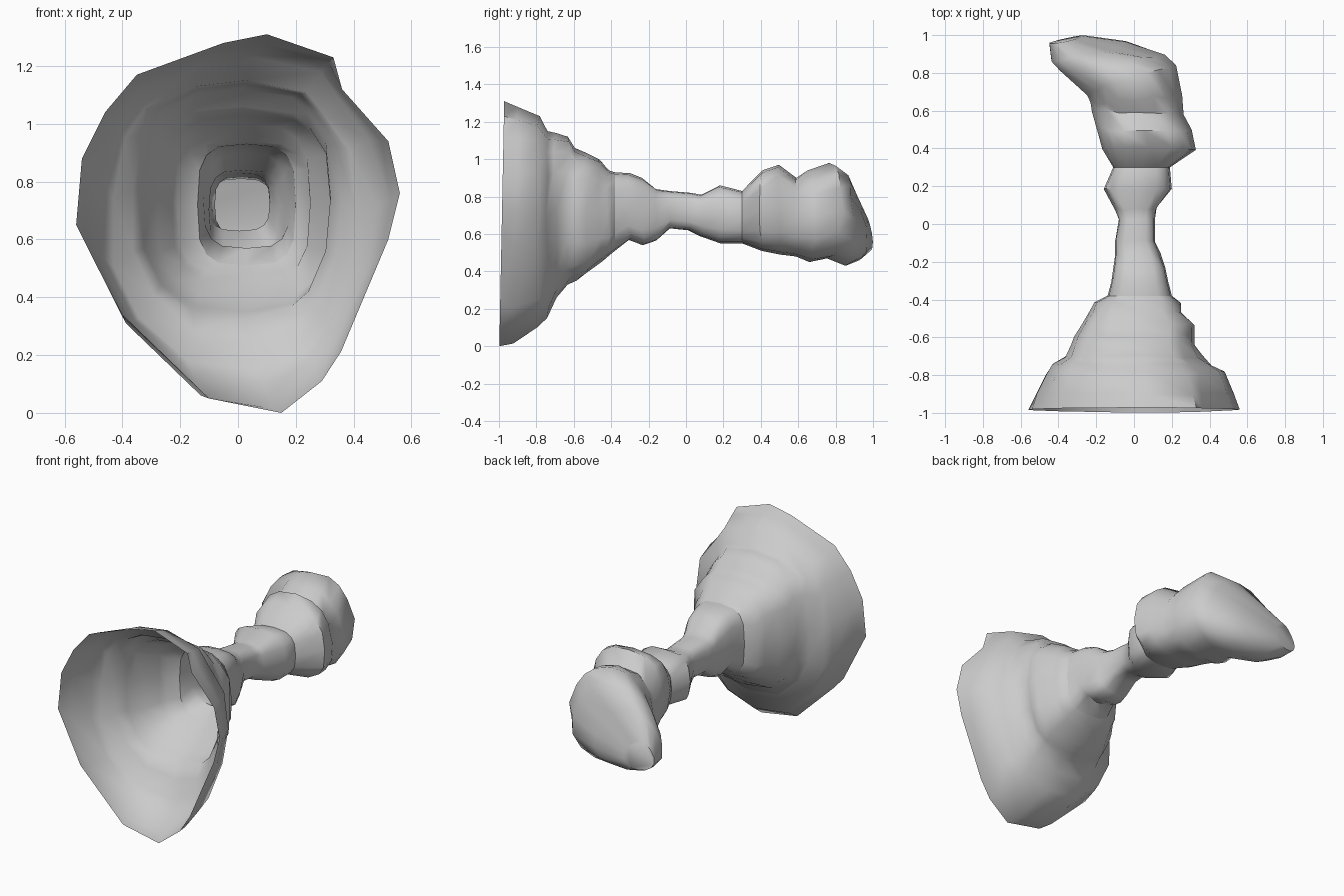
import bpy
import bmesh
import math
import random

if "Cube" in bpy.data.objects:
    bpy.data.objects.remove(bpy.data.objects["Cube"], do_unlink=True)

random.seed(4)

# Single stone-grey material
grey = bpy.data.materials.new("stone grey")
grey.use_nodes = True
grey.diffuse_color = (0.6, 0.6, 0.6, 1)
grey.node_tree.nodes["Principled BSDF"].inputs["Base Color"].default_value = (0.6, 0.6, 0.6, 1)

# Lopsided outline of the bell mouth as (x, z), starting at the left side
RIM = [(.56, .76), (.52, .94), (.36, 1.12), (.33, 1.23), (.1, 1.31), (-.05, 1.28),
       (-.35, 1.17), (-.46, 1.04), (-.54, .88), (-.56, .65), (-.4, .34), (-.1, .05),
       (.15, 0), (.29, .11), (.36, .22), (.52, .6)]
SIDES = len(RIM)


def rim_unit(index):
    """Rim point scaled to a square reaching from -1 to 1."""
    x, z = RIM[index]
    return x / .56, z / .655 - 1


def round_unit(index, power):
    """Point of a circle, squared off by powers below one."""
    angle = math.tau * index / SIDES
    c, s = math.cos(angle), math.sin(angle)
    return math.copysign(abs(c) ** power, c), math.copysign(abs(s) ** power, s)


def make_ring(bm, section, rim_share, power, taper, tilt, rough):
    """One cross-section fitted between its x and z limits, narrowed upward by taper."""
    y, x_low, x_high, z_low, z_high = section
    half_x, half_z = (x_high - x_low) / 2, (z_high - z_low) / 2
    ring = []
    for i in range(SIDES):
        (a, b), (c, d) = rim_unit(i), round_unit(i, power)
        u = a * rim_share + c * (1 - rim_share)
        v = b * rim_share + d * (1 - rim_share)
        u *= 1 - taper * max(0, v + .2)
        shift = tilt[0] * u * half_x + tilt[1] * v * half_z
        shift += random.uniform(-rough, rough)
        ring.append(bm.verts.new((x_low + half_x * (u + 1), y + shift,
                                  z_low + half_z * (v + 1))))
    return ring


def loft(name, sections, powers, rim_share=lambda y: 0, taper=0, tilts={}, closed=False):
    """Skin a run of cross-sections; the shared end rings stay exact."""
    bm = bmesh.new()
    last = len(sections) - 1
    rings = []
    for k, section in enumerate(sections):
        power = powers[0] + (powers[1] - powers[0]) * k / last
        rings.append(make_ring(bm, section, rim_share(section[0]), power, taper * k / last,
                               tilts.get(k, (0, 0)), 0 if k in (0, last) else .01))
    for first, second in zip(rings, rings[1:]):
        for i in range(SIDES):
            j = (i + 1) % SIDES
            bm.faces.new((first[i], first[j], second[j], second[i]))
    if closed:
        bm.faces.new(rings[-1])
    bmesh.ops.recalc_face_normals(bm, faces=bm.faces)
    # Keep the skin facing away from the centre line
    middle = sum((v.co for v in rings[1]), rings[1][0].co * 0) / SIDES
    probe = rings[1][0].link_faces[0]
    if probe.normal.dot(probe.calc_center_median() - middle) < 0:
        bmesh.ops.reverse_faces(bm, faces=bm.faces)
    mesh = bpy.data.meshes.new(name)
    bm.to_mesh(mesh)
    bm.free()
    mesh.materials.append(grey)
    obj = bpy.data.objects.new(name, mesh)
    bpy.context.collection.objects.link(obj)
    bpy.ops.object.select_all(action="DESELECT")
    obj.select_set(True)
    bpy.context.view_layer.objects.active = obj
    bpy.ops.object.shade_smooth_by_angle(angle=math.radians(50))


# Sections are (y, x low, x high, z low, z high)
bell_end = (-.38, -.14, .2, .51, .93)
neck_end = (.3, -.11, .19, .55, .83)

# Open, stepped bell
loft("bell", [
    (-.985, -.56, .56, 0, 1.31),
    (-.91, -.53, .53, .015, 1.28),
    (-.79, -.47, .48, .1, 1.23),
    (-.74, -.44, .41, .15, 1.15),
    (-.7, -.37, .36, .26, 1.14),
    (-.63, -.335, .32, .33, 1.12),
    (-.59, -.32, .32, .35, 1.06),
    (-.53, -.28, .32, .39, 1.03),
    (-.46, -.23, .25, .45, 1.0),
    (-.42, -.21, .25, .48, .94),
    bell_end,
], powers=(.5, .58), rim_share=lambda y: max(0, (bell_end[0] - y) / .605) ** 1.2,
    tilts={0: (0, .02), 1: (0, .02)})

# Knotted neck
loft("neck", [
    bell_end,
    (-.3, -.12, .18, .57, .925),
    (-.23, -.11, .165, .54, .9),
    (-.16, -.1, .14, .565, .84),
    (-.09, -.1, .11, .63, .83),
    (.02, -.08, .11, .62, .82),
    (.08, -.1, .12, .59, .81),
    (.18, -.16, .2, .55, .86),
    neck_end,
], powers=(.58, .68))

# Lumpy closed head bending to the right side
loft("head", [
    neck_end,
    (.4, -.17, .33, .51, .94),
    (.5, -.2, .31, .49, .97),
    (.59, -.23, .27, .48, .9),
    (.66, -.24, .265, .45, .94),
    (.76, -.26, .235, .47, .98),
    (.85, -.41, .18, .43, .93),
    (.91, -.45, -.03, .46, .82),
    (.975, -.455, -.26, .51, .69),
], powers=(.68, .85), taper=.4, tilts={3: (-.05, 0), 4: (.1, 0), 5: (.3, .03), 6: (.16, 0),
                                       7: (.23, -.08), 8: (.22, -.1)}, closed=True)
